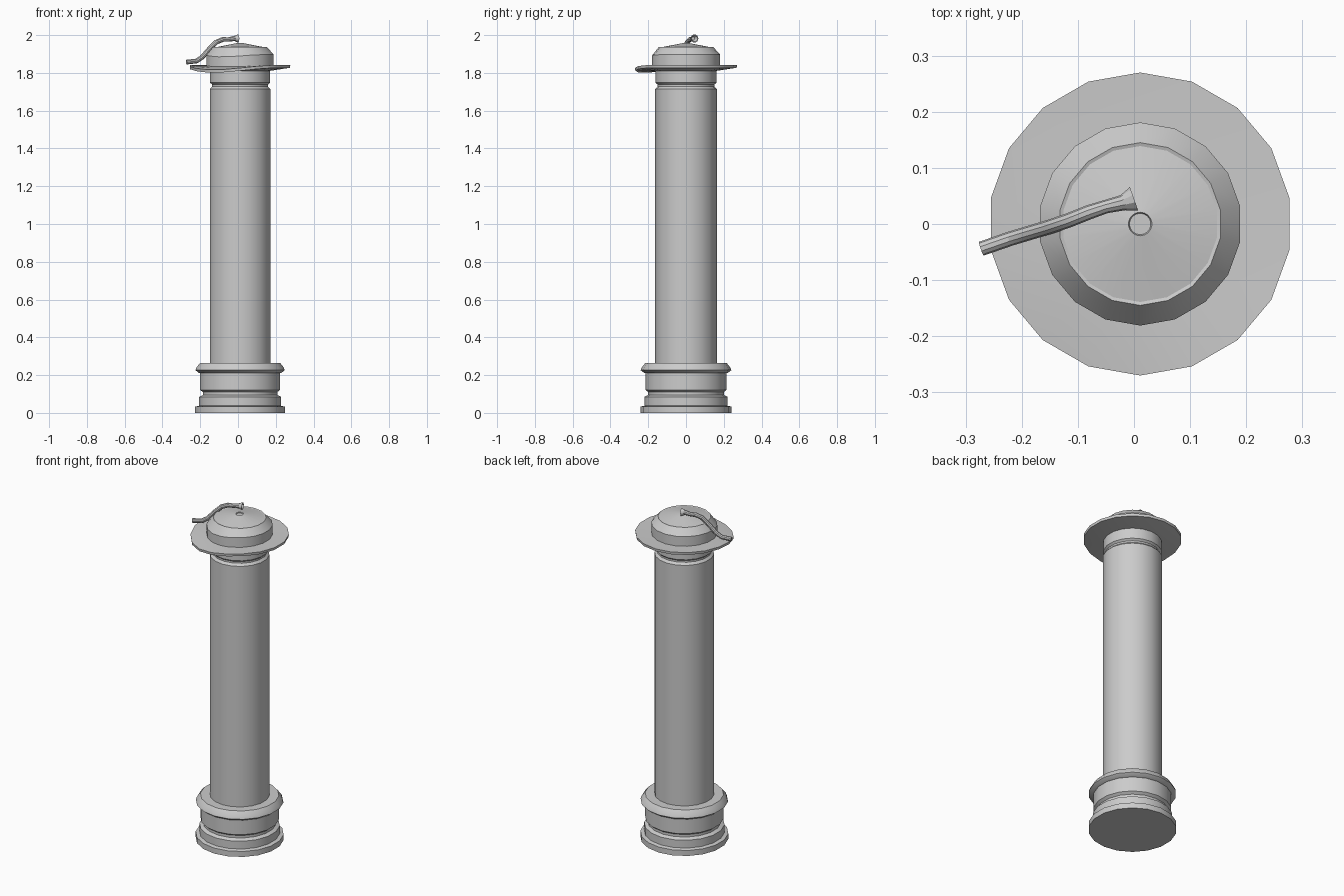
import bpy, bmesh
from math import sin, cos, pi, radians
from mathutils import Vector

if "Cube" in bpy.data.objects:
    bpy.data.objects.remove(bpy.data.objects["Cube"])

CX, SIDES = 0.011, 18


def finish(bm, name):
    bmesh.ops.recalc_face_normals(bm, faces=bm.faces)
    me = bpy.data.meshes.new(name)
    bm.to_mesh(me)
    bm.free()
    ob = bpy.data.objects.new(name, me)
    bpy.context.collection.objects.link(ob)
    bpy.ops.object.select_all(action='DESELECT')
    ob.select_set(True)
    bpy.context.view_layer.objects.active = ob
    bpy.ops.object.shade_smooth_by_angle(angle=radians(25))
    return ob


def bridge(bm, rings):
    n = len(rings[0])
    for a, b in zip(rings, rings[1:]):
        for i in range(n):
            j = (i + 1) % n
            bm.faces.new((a[i], a[j], b[j], b[i]))


def lathe(name, profile, dent=None):
    """Closed turned part; dent(r, angle) lowers vertices."""
    bm = bmesh.new()
    rings = []
    for r, z in profile:
        ring = []
        for i in range(SIDES):
            a = pi / 2 + 2 * pi * i / SIDES
            dz = dent(r, a) if dent else 0
            ring.append(bm.verts.new((CX + r * cos(a), r * sin(a), z - dz)))
        rings.append(ring)
    bridge(bm, rings)
    bm.faces.new(rings[0])
    bm.faces.new(rings[-1])
    return finish(bm, name)


def toward_front_left(a):
    return max(0, cos(a - radians(238))) ** 3


# stepped base with flange
lathe("base", [(0.241, 0), (0.241, 0.033), (0.22, 0.038), (0.22, 0.085),
               (0.20, 0.095), (0.20, 0.11), (0.215, 0.122), (0.215, 0.21),
               (0.222, 0.212), (0.24, 0.226), (0.235, 0.24), (0.215, 0.265)])

# shaft, groove and collar
lathe("shaft", [(0.163, 0.26), (0.163, 1.715), (0.15, 1.728), (0.15, 1.738),
                (0.161, 1.748), (0.161, 1.815)])

# brim, bent down at the front left
lathe("brim", [(0.155, 1.81), (0.268, 1.827), (0.27, 1.842), (0.15, 1.838)],
      lambda r, a: 0.026 * toward_front_left(a) if r > 0.2 else 0)

# lid with chamfered shoulder and shallow conical top
lathe("lid", [(0.181, 1.83), (0.181, 1.897), (0.145, 1.936), (0.139, 1.934),
              (0.021, 1.957), (0.019, 1.952)],
      lambda r, a: 0.012 * toward_front_left(a) if r > 0.15 else 0)

# bent handle tube with a flared open end
path = [(-0.272, -0.044, 1.857, .013), (-0.22, -0.026, 1.863, .013),
        (-0.19, -0.017, 1.883, .013), (-0.15, -0.005, 1.928, .013),
        (-0.115, 0.007, 1.963, .013), (-0.08, 0.021, 1.977, .013),
        (-0.05, 0.031, 1.977, .012), (-0.02, 0.038, 1.982, .014),
        (0.0, 0.045, 1.982, .022), (0.0, 0.045, 1.982, .018),
        (-0.02, 0.038, 1.982, .009)]
bm = bmesh.new()
rings = []
for i, (x, y, z, r) in enumerate(path):
    k = min(i, 8) if i < 10 else 7
    d = Vector(path[min(k + 1, 8)][:3]) - Vector(path[max(k - 1, 0)][:3])
    side = d.cross(Vector((0, 0, 1))).normalized()
    up = side.cross(d).normalized()
    rings.append([bm.verts.new(Vector((x, y, z)) + r * (side * cos(t) + up * sin(t)))
                  for t in (2 * pi * s / 10 for s in range(10))])
bridge(bm, rings)
bm.faces.new(rings[0])
bm.faces.new(rings[-1])
finish(bm, "handle")
